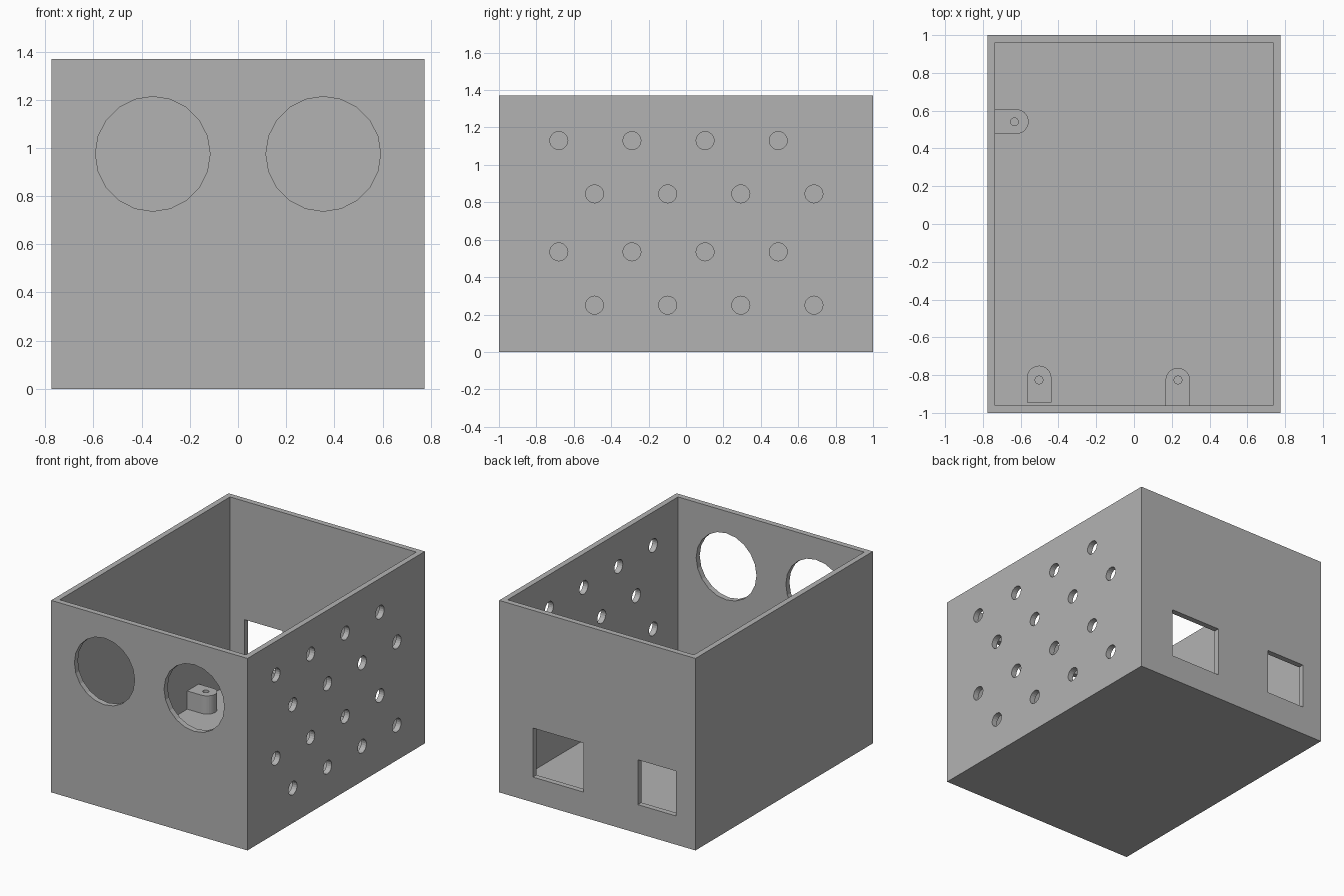
import bpy, bmesh, math
from mathutils import Matrix, Vector

cube = bpy.data.objects.get("Cube")
if cube:
    bpy.data.objects.remove(cube, do_unlink=True)

W, D, H, T = 0.775, 1.0, 1.37, 0.04   # half width, half depth, height, wall

grey = bpy.data.materials.new("plain grey")
grey.use_nodes = True
grey.diffuse_color = (0.45, 0.45, 0.45, 1)
grey.node_tree.nodes["Principled BSDF"].inputs["Base Color"].default_value = (0.45, 0.45, 0.45, 1)


def make(name, bm):
    bmesh.ops.recalc_face_normals(bm, faces=bm.faces)
    mesh = bpy.data.meshes.new(name)
    bm.to_mesh(mesh)
    bm.free()
    mesh.materials.append(grey)
    ob = bpy.data.objects.new(name, mesh)
    bpy.context.collection.objects.link(ob)
    return ob


def add_box(bm, low, high):
    low, high = Vector(low), Vector(high)
    m = Matrix.Translation((low + high) / 2) @ Matrix.Diagonal((*(high - low), 1))
    bmesh.ops.create_cube(bm, size=1, matrix=m)


def add_rod(bm, centre, radius, length, axis, sides=20):
    turn = Vector((0, 0, 1)).rotation_difference(Vector(axis)).to_matrix().to_4x4()
    bmesh.ops.create_cone(bm, cap_ends=True, segments=sides, radius1=radius, radius2=radius,
                          depth=length, matrix=Matrix.Translation(centre) @ turn)


def cut(ob, bm):
    # Subtract the cutter shapes and discard the cutter
    cutter = make("cutter", bm)
    cutter.hide_render = True
    mod = ob.modifiers.new("cut", 'BOOLEAN')
    mod.operation = 'DIFFERENCE'
    mod.solver = 'EXACT'
    mod.object = cutter
    bpy.context.view_layer.objects.active = ob
    bpy.ops.object.modifier_apply(modifier=mod.name)
    bpy.data.objects.remove(cutter, do_unlink=True)


# Open-topped case
bm = bmesh.new()
add_box(bm, (-W, -D, 0), (W, D, H))
case = make("case", bm)
bm = bmesh.new()
add_box(bm, (T - W, T - D, T), (W - T, D - T, H + 0.2))
cut(case, bm)

# Wall openings
bm = bmesh.new()
for x in (-0.354, 0.354):                       # two large round front openings
    add_rod(bm, (x, -D, 0.975), 0.238, 0.2, (0, 1, 0))
for row, z in enumerate((1.13, 0.845, 0.535, 0.25)):   # staggered side vents
    for i in range(4):
        y = -0.68 + 0.391 * i + (0.191 if row % 2 else 0)
        add_rod(bm, (W, y, z), 0.048, 0.2, (1, 0, 0))
add_box(bm, (0.11, D - 0.1, 0.18), (0.508, D + 0.1, 0.53))      # back sockets
add_box(bm, (-0.62, D - 0.1, 0.205), (-0.32, D + 0.1, 0.525))
cut(case, bm)


def post(name, tip, direction, length, hole):
    # Round-ended mounting post with a blind screw hole
    r, base, top = 0.065, 0.02, 0.17
    d = Vector((*direction, 0))
    side = Vector((-d.y, d.x, 0))
    tip = Vector((*tip, base))
    centre = tip - d * r
    pts = [tip - d * length + side * r, tip - d * length - side * r]
    for i in range(13):
        a = math.pi * (i / 12 - 0.5)
        pts.append(centre + d * r * math.cos(a) + side * r * math.sin(a))
    bm = bmesh.new()
    face = bm.faces.new([bm.verts.new(p) for p in pts])
    ext = bmesh.ops.extrude_face_region(bm, geom=[face])
    verts = [v for v in ext["geom"] if isinstance(v, bmesh.types.BMVert)]
    bmesh.ops.translate(bm, vec=(0, 0, top - base), verts=verts)
    ob = make(name, bm)
    bm = bmesh.new()
    add_rod(bm, (*hole, 0.145), 0.021, 0.19, (0, 0, 1), 16)
    cut(ob, bm)


post("side_post", (-0.558, 0.542), (1, 0), 0.19, (-0.633, 0.541))
post("front_right_post", (-0.502, -0.75), (0, 1), 0.195, (-0.503, -0.826))
post("front_left_post", (0.232, -0.762), (0, 1), 0.21, (0.233, -0.826))
